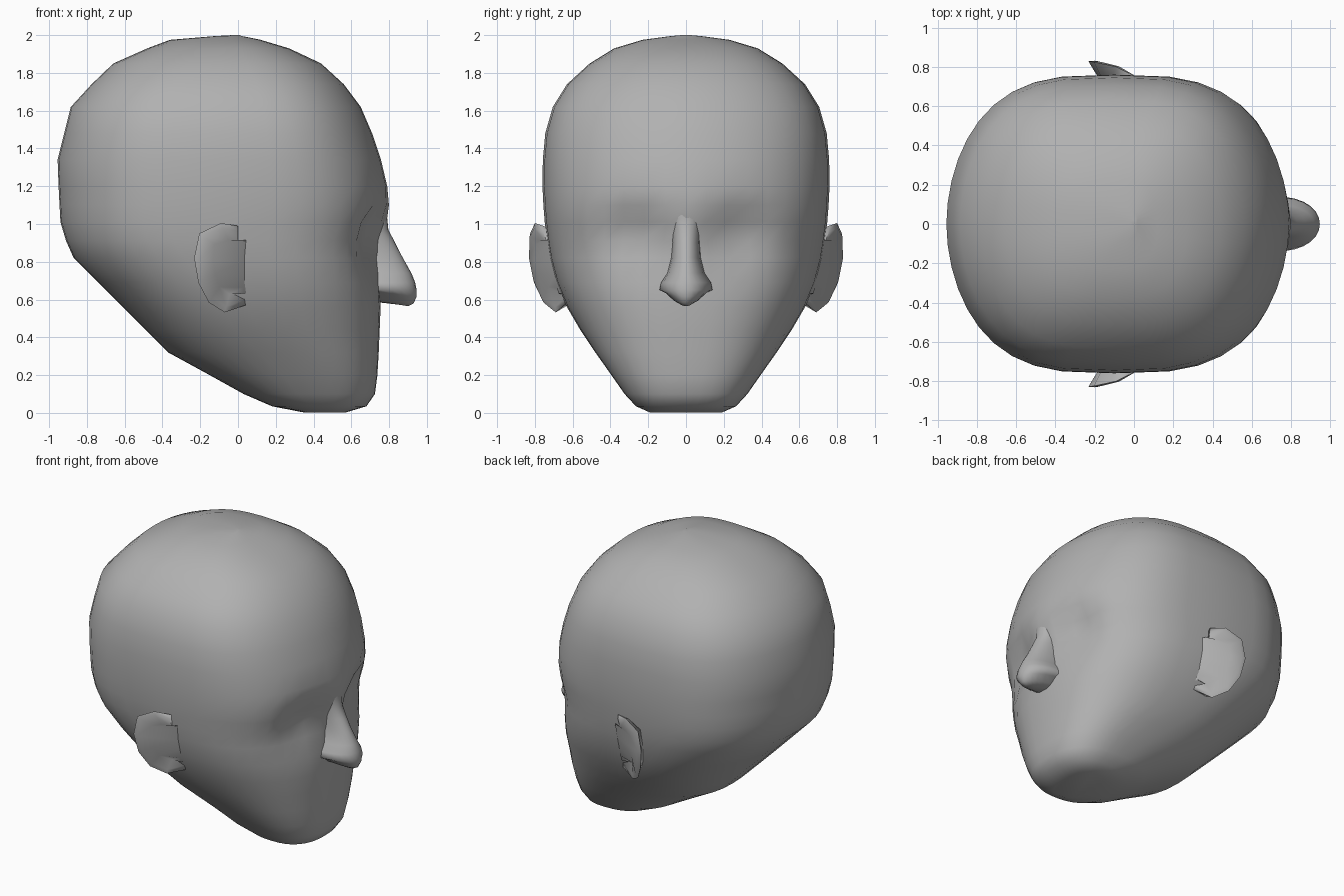
import bpy, bmesh, math
from mathutils import Vector

GREY = bpy.data.materials.new("dark_grey")
GREY.diffuse_color = (0.44, 0.44, 0.44, 1)


def loft(name, rings, closed=True, caps=True, mirror=False, angle=60):
    """Skin a list of equal-length point rings into one smooth object."""
    bm = bmesh.new()
    vs = [[bm.verts.new(p) for p in r] for r in rings]
    n = len(vs[0])
    for a, b in zip(vs, vs[1:]):
        for i in range(n if closed else n - 1):
            j = (i + 1) % n
            bm.faces.new((a[i], a[j], b[j], b[i]))
    if caps:
        bm.faces.new(vs[0])
        bm.faces.new(vs[-1])
    bmesh.ops.recalc_face_normals(bm, faces=bm.faces)
    me = bpy.data.meshes.new(name)
    bm.to_mesh(me)
    bm.free()
    me.materials.append(GREY)
    ob = bpy.data.objects.new(name, me)
    bpy.context.collection.objects.link(ob)
    if mirror:
        m = ob.modifiers.new("mirror", 'MIRROR')
        m.use_axis = (False, True, False)
    bpy.ops.object.select_all(action='DESELECT')
    ob.select_set(True)
    bpy.context.view_layer.objects.active = ob
    bpy.ops.object.shade_smooth_by_angle(angle=math.radians(angle))
    return ob


def spow(v, e):
    return math.copysign(abs(v) ** e, v)


# head: horizontal sections (z, back x, front x, half width, x of widest point)
SECTIONS = [
    (0.002, 0.35, 0.57, 0.19, 0.47), (0.035, 0.18, 0.68, 0.265, 0.45),
    (0.10, 0.03, 0.725, 0.325, 0.40), (0.20, -0.15, 0.738, 0.395, 0.35),
    (0.32, -0.37, 0.745, 0.48, 0.25), (0.44, -0.49, 0.75, 0.56, 0.12),
    (0.56, -0.61, 0.755, 0.63, 0.05), (0.69, -0.74, 0.75, 0.685, 0.0),
    (0.82, -0.87, 0.745, 0.72, -0.05), (0.91, -0.91, 0.76, 0.735, -0.1),
    (1.01, -0.94, 0.79, 0.748, -0.1), (1.10, -0.945, 0.80, 0.755, -0.1),
    (1.20, -0.95, 0.79, 0.76, -0.1), (1.34, -0.955, 0.757, 0.758, -0.1),
    (1.48, -0.92, 0.71, 0.745, -0.1), (1.62, -0.885, 0.65, 0.705, -0.1),
    (1.74, -0.775, 0.56, 0.63, -0.1), (1.85, -0.66, 0.44, 0.51, -0.1),
    (1.93, -0.48, 0.27, 0.38, -0.08), (1.975, -0.36, 0.12, 0.23, -0.08),
    (1.995, -0.12, 0.02, 0.08, -0.05), (2.0, -0.03, 0.01, 0.02, -0.01),
]
SEG = 40
rings = []
for z, back, front, w, cx in SECTIONS:
    k = min(1, max(0, (z - 0.5) / 0.5)) * min(1, max(0, (2 - z) / 0.3))
    ex, ey = 2 / (2.5 + 0.7 * k), 2 / (2.5 - 0.6 * k)
    ring = []
    for i in range(SEG):
        t = 2 * math.pi * i / SEG
        c, s = math.cos(t), math.sin(t)
        x = cx + spow(c, ex) * ((front - cx) if c > 0 else (cx - back))
        y = w * spow(s, ey)
        if c > 0:  # eye sockets
            sz = 0.11 if z > 0.98 else 0.16
            g = math.exp(-((abs(y) - 0.27) / 0.15) ** 2 - ((z - 0.98) / sz) ** 2)
            x -= 0.085 * g
        ring.append((x, y, z))
    rings.append(ring)
loft("head", rings)

# nose: half-oval sections (z, front x, half width)
NOSE = [(1.10, 0.785, 0.11), (1.03, 0.79, 0.09), (0.97, 0.796, 0.08),
        (0.90, 0.832, 0.075), (0.82, 0.873, 0.08), (0.74, 0.918, 0.10),
        (0.69, 0.938, 0.135), (0.65, 0.946, 0.143), (0.615, 0.945, 0.115),
        (0.58, 0.93, 0.075), (0.565, 0.90, 0.04)]
rings = []
for z, front, w in NOSE:
    ring = []
    for i in range(15):
        t = -math.pi / 2 + math.pi * i / 14
        c = max(0, math.cos(t))
        x = 0.66 + (front - 0.66) * c ** 0.7
        ring.append((x, w * math.sin(t), z + (0.03 * (1 - c) if z < 0.62 else 0)))
    rings.append(ring)
loft("nose", rings, angle=80)

# ears: rim path, each point skinned over the cheek in front and into the head behind
RIM = [(0.00, 0.755, 0.99), (-0.09, 0.80, 1.005), (-0.205, 0.825, 0.95),
       (-0.232, 0.828, 0.82), (-0.21, 0.805, 0.69), (-0.155, 0.755, 0.585),
       (-0.07, 0.69, 0.532), (0.04, 0.645, 0.57)]
rings = []
for p in RIM:
    rim = Vector(p)
    inward = Vector((-rim.x, 0, 0.80 - rim.z)).normalized()
    lip = rim + inward * 0.03 + Vector((0, 0.003, 0))
    bowl = rim + inward * 0.10 + Vector((0, -0.025, 0))
    zr = 0.78 + (rim.z - 0.78) * 0.6
    front = Vector((0.03, 0.722 + 0.25 * (zr - 0.82), zr))
    sunk = front + Vector((0.05, -0.06, 0))
    back = rim + inward * 0.08 + Vector((0, -0.13, 0))
    rings.append([sunk, front, bowl, lip, rim, back])
loft("ears", rings, mirror=True, angle=70)
